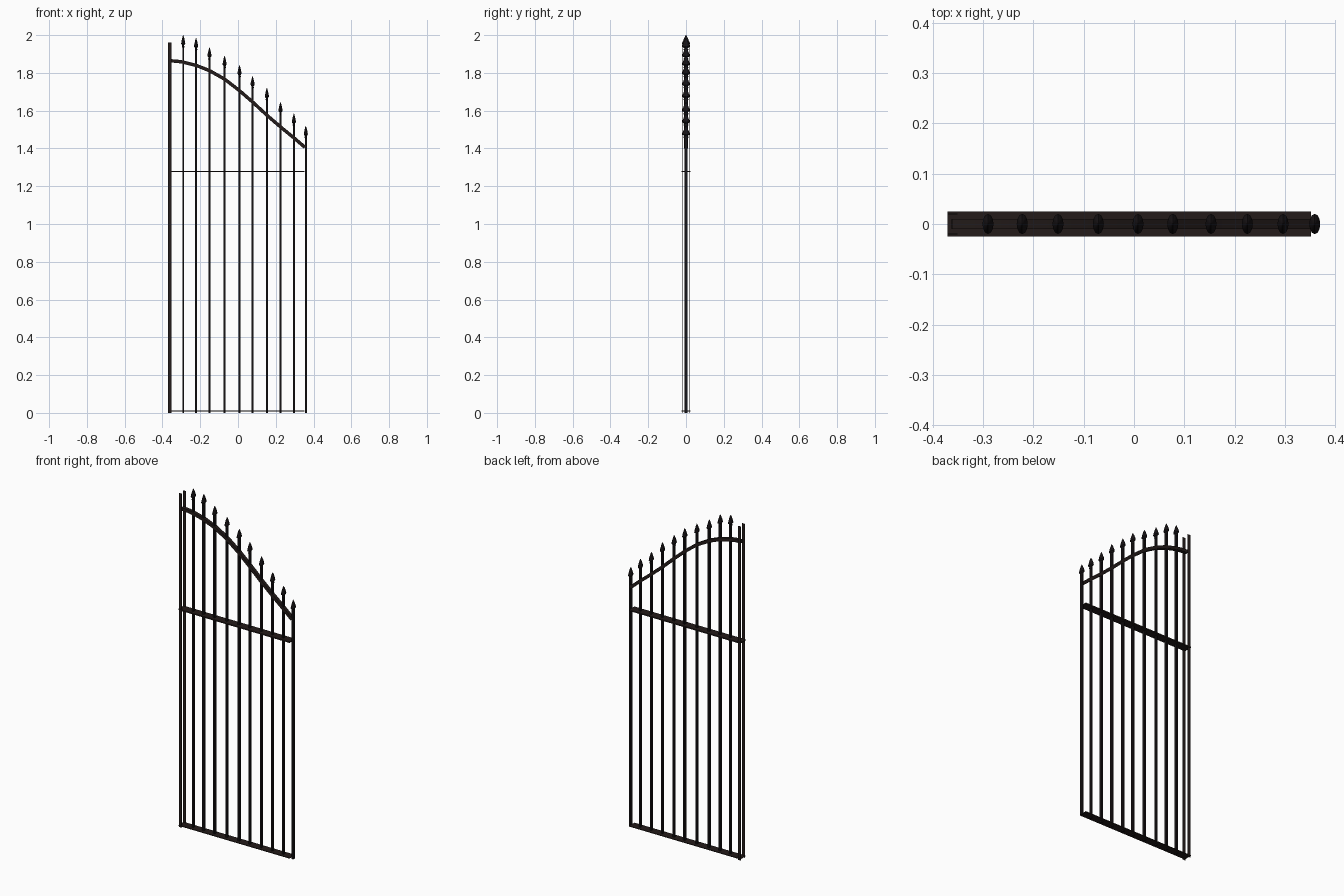
import bpy, bmesh, math
from mathutils import Vector

if "Cube" in bpy.data.objects:
    bpy.data.objects.remove(bpy.data.objects["Cube"])


def material(name, rgb):
    m = bpy.data.materials.new(name)
    m.diffuse_color = (*rgb, 1)
    m.use_nodes = True
    m.node_tree.nodes["Principled BSDF"].inputs["Base Color"].default_value = m.diffuse_color
    return m


BROWN = material("dark brown iron", (0.017, 0.011, 0.010))
BLACK = material("black iron", (0.008, 0.006, 0.007))


def finish(name, bm, mat, smooth=False):
    bmesh.ops.recalc_face_normals(bm, faces=bm.faces)
    me = bpy.data.meshes.new(name)
    bm.to_mesh(me)
    bm.free()
    me.materials.append(mat)
    ob = bpy.data.objects.new(name, me)
    bpy.context.collection.objects.link(ob)
    if smooth:
        bpy.ops.object.select_all(action='DESELECT')
        ob.select_set(True)
        bpy.context.view_layer.objects.active = ob
        bpy.ops.object.shade_smooth_by_angle(angle=math.radians(40))
    return ob


def box(name, x0, x1, y0, y1, z0, z1, mat):
    bm = bmesh.new()
    bmesh.ops.create_cube(bm, size=1)
    for v in bm.verts:
        v.co = Vector((x0 if v.co.x < 0 else x1,
                       y0 if v.co.y < 0 else y1,
                       z0 if v.co.z < 0 else z1))
    return finish(name, bm, mat)


def spear_head(name, x, tip):
    # flattened lathe: collar, neck, broad shoulder, long point
    profile = [(0.35, -0.068), (0.6, -0.064), (0.6, -0.058), (0.4, -0.055),
               (1.0, -0.046), (0.85, -0.034), (0.45, -0.014), (0.06, 0.0)]
    n = 12
    bm = bmesh.new()
    rings = []
    for r, dz in profile:
        rings.append([bm.verts.new((x + 0.011 * r * math.cos(math.tau * i / n),
                                    0.02 * r * math.sin(math.tau * i / n),
                                    tip + dz)) for i in range(n)])
    for a, b in zip(rings, rings[1:]):
        for i in range(n):
            j = (i + 1) % n
            bm.faces.new((a[i], a[j], b[j], b[i]))
    bm.faces.new(rings[0])
    bm.faces.new(rings[-1])
    finish(name, bm, BLACK, True)


# hinge side: a thin flat strip on the front and one on the back
for side, y in (("front", -0.02), ("back", 0.02)):
    box(f"hinge_strip_{side}", -0.370, -0.351, y - 0.001, y + 0.001, 0.0, 1.96, BROWN)

# flat bottom and middle rails
box("bottom_rail", -0.37, 0.352, -0.025, 0.025, 0.008, 0.012, BROWN)
box("middle_rail", -0.37, 0.352, -0.025, 0.025, 1.274, 1.281, BROWN)

# upright bars with spear heads: (x, tip height)
bars = [(-0.29, 2.0), (-0.222, 1.985), (-0.151, 1.935), (-0.071, 1.89),
        (0.008, 1.842), (0.077, 1.783), (0.153, 1.72), (0.225, 1.645),
        (0.296, 1.585), (0.359, 1.52)]
for i, (x, tip) in enumerate(bars):
    box(f"upright_bar_{i + 1}", x - 0.005, x + 0.005, -0.0075, 0.0075,
        0.0, tip - 0.05, BLACK)
    spear_head(f"spear_head_{i + 1}", x, tip)

# sweeping top rail: rectangular section along a curved path
path = [(-0.362, 1.864), (-0.325, 1.862), (-0.29, 1.857), (-0.222, 1.84),
        (-0.151, 1.812), (-0.071, 1.767), (0.008, 1.706), (0.077, 1.646),
        (0.153, 1.576), (0.225, 1.514), (0.296, 1.456), (0.354, 1.406)]
bm = bmesh.new()
rings = []
for i, (x, z) in enumerate(path):
    a, b = path[max(i - 1, 0)], path[min(i + 1, len(path) - 1)]
    t = Vector((b[0] - a[0], b[1] - a[1])).normalized() * 0.009
    nx, nz = -t.y, t.x
    rings.append([bm.verts.new((x + s * nx, y, z + s * nz))
                  for s, y in ((1, -0.01), (1, 0.01), (-1, 0.01), (-1, -0.01))])
for a, b in zip(rings, rings[1:]):
    for i in range(4):
        j = (i + 1) % 4
        bm.faces.new((a[i], a[j], b[j], b[i]))
bm.faces.new(rings[0])
bm.faces.new(rings[-1])
finish("curved_top_rail", bm, BROWN, True)
